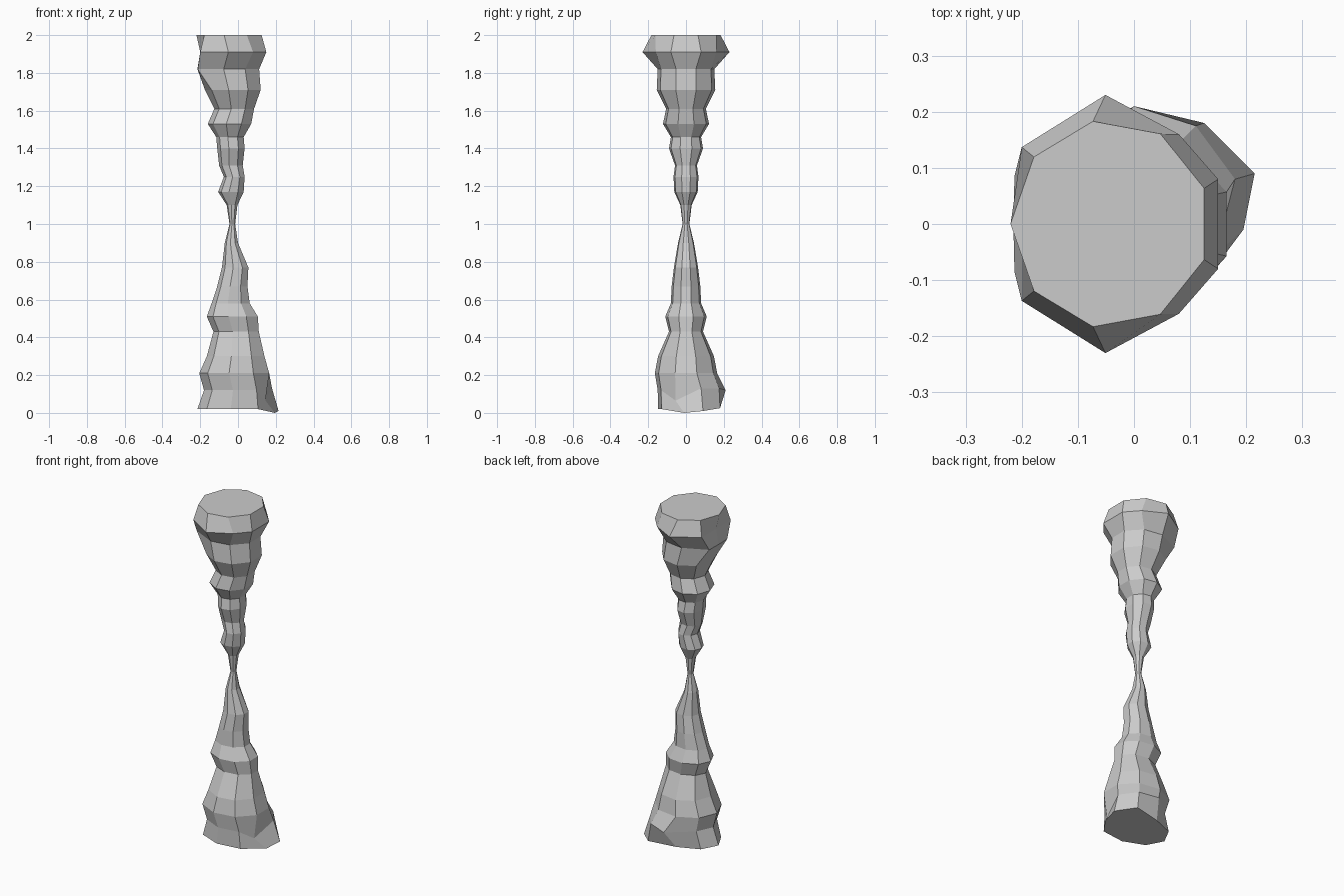
import bpy, bmesh
from math import cos, sin, radians

SIDES = 9  # corners at 20, 60, 100 ... 340 degrees

# Column profile: height, left x, right x, half depth
RINGS = [
    (0.02, -0.215, 0.20, 0.147), (0.12, -0.18, 0.18, 0.15),
    (0.21, -0.205, 0.165, 0.165), (0.30, -0.165, 0.14, 0.148),
    (0.43, -0.13, 0.11, 0.09), (0.51, -0.165, 0.105, 0.11),
    (0.58, -0.14, 0.062, 0.08), (0.67, -0.11, 0.05, 0.076),
    (0.77, -0.085, 0.055, 0.064), (0.90, -0.07, 0.0, 0.042),
    (1.00, -0.045, -0.015, 0.018), (1.10, -0.06, -0.003, 0.03),
    (1.17, -0.105, 0.03, 0.062), (1.25, -0.075, 0.035, 0.066),
    (1.31, -0.10, 0.025, 0.058), (1.40, -0.11, 0.035, 0.09),
    (1.46, -0.115, 0.03, 0.08), (1.53, -0.16, 0.07, 0.122),
    (1.61, -0.125, 0.085, 0.105), (1.71, -0.175, 0.12, 0.155),
    (1.82, -0.215, 0.112, 0.15), (1.91, -0.20, 0.15, 0.23),
    (2.00, -0.22, 0.125, 0.183),
]

# Irregular corners: (ring, corner) -> position
BUMPS = {
    (0, 0): (0.215, 0.09, 0.01), (0, 1): (0.125, 0.18, 0.025),
    (0, 8): (0.195, -0.01, 0.0), (1, 8): (0.145, -0.055, 0.065),
    (1, 0): (0.18, 0.08, 0.13), (1, 1): (0.11, 0.175, 0.13),
    (1, 2): (0.0, 0.21, 0.12),
    (20, 3): (-0.213, 0.085, 1.82), (20, 5): (-0.213, -0.085, 1.82),
    (21, 3): (-0.20, 0.137, 1.91), (21, 5): (-0.20, -0.137, 1.91),
    (21, 1): (0.08, 0.16, 1.91), (21, 7): (0.08, -0.16, 1.91),
}


def corner(ring, k):
    if (ring, k) in BUMPS:
        return BUMPS[ring, k]
    z, left, right, depth = RINGS[ring]
    a = radians(20 + 40 * k)
    rx = (right - left) / (1 + cos(radians(20)))
    return (left + rx + rx * cos(a), depth * sin(a) / sin(radians(100)), z)


# Loft the rings into one faceted column
bm = bmesh.new()
loops = [[bm.verts.new(corner(i, k)) for k in range(SIDES)] for i in range(len(RINGS))]
for low, high in zip(loops, loops[1:]):
    for k in range(SIDES):
        n = (k + 1) % SIDES
        bm.faces.new((low[k], low[n], high[n], high[k]))

# Flat caps
bm.faces.new(loops[-1])
bm.faces.new(loops[0][::-1])
bmesh.ops.recalc_face_normals(bm, faces=bm.faces[:])

mesh = bpy.data.meshes.new("rock_column")
bm.to_mesh(mesh)
bm.free()
bpy.context.collection.objects.link(bpy.data.objects.new("rock_column", mesh))
